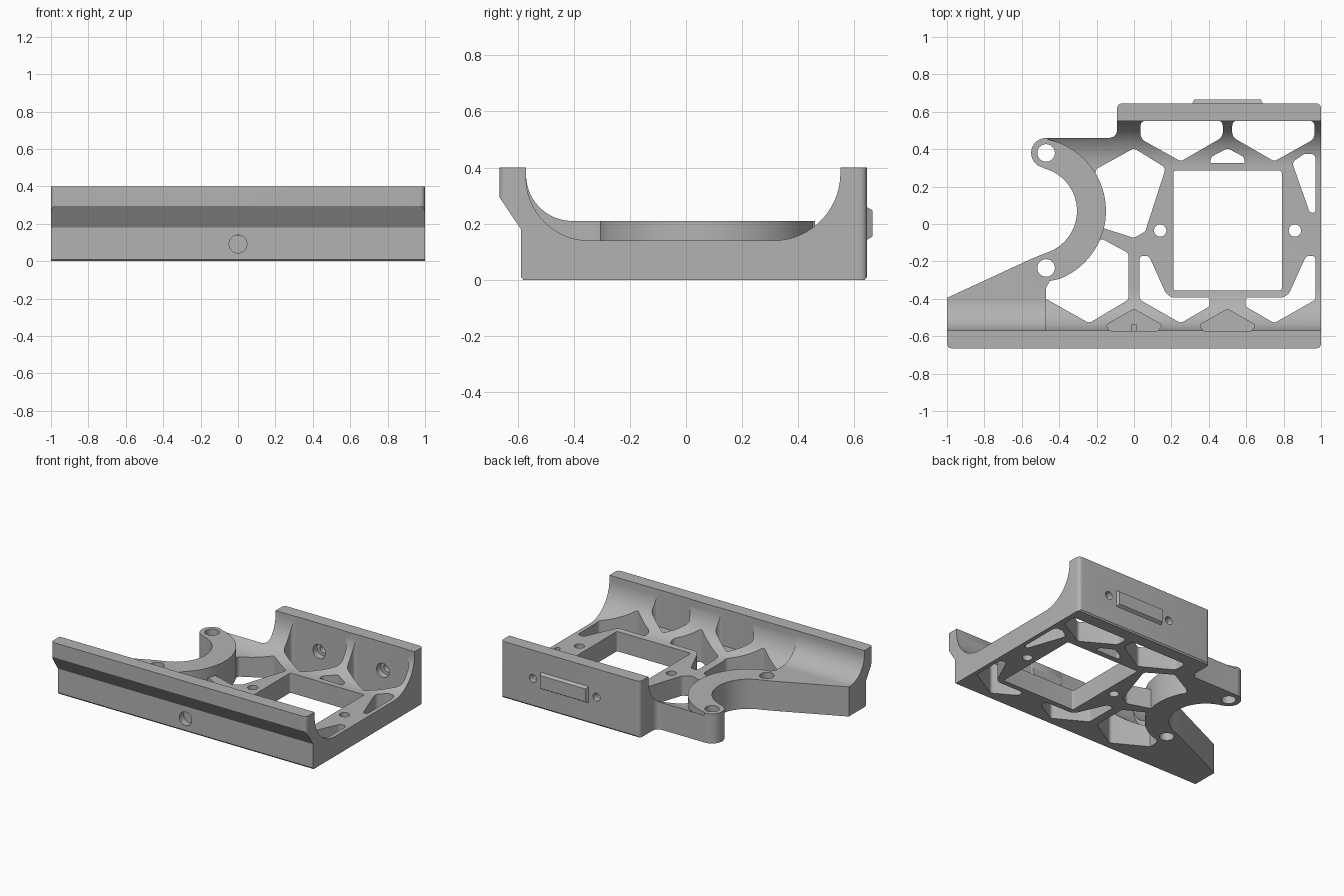
import bpy, bmesh, math
from mathutils import Vector

if "Cube" in bpy.data.objects:
    bpy.data.objects.remove(bpy.data.objects["Cube"])

grey = bpy.data.materials.new("plain grey")
grey.diffuse_color = (0.45, 0.45, 0.45, 1)
grey.use_nodes = True
grey.node_tree.nodes["Principled BSDF"].inputs["Base Color"].default_value = grey.diffuse_color


def arc(cx, cy, r, a0, a1, n=24):
    return [(cx + r * math.cos(math.radians(a0 + (a1 - a0) * i / n)),
             cy + r * math.sin(math.radians(a0 + (a1 - a0) * i / n))) for i in range(n + 1)]


def rounded(pts, r=0.03, n=6):
    """Round every corner of a polygon; a third value overrides the radius."""
    out = []
    for i, p in enumerate(pts):
        v = Vector(p[:2])
        a = Vector(pts[i - 1][:2]) - v
        b = Vector(pts[(i + 1) % len(pts)][:2]) - v
        rad = p[2] if len(p) > 2 else r
        if rad == 0:
            out.append(tuple(v))
            continue
        t = min(rad / math.tan(a.angle(b) / 2), 0.45 * a.length, 0.45 * b.length)
        s, e = v + a.normalized() * t, v + b.normalized() * t
        for k in range(n + 1):
            u = k / n
            out.append(tuple(s * (1 - u) ** 2 + v * 2 * u * (1 - u) + e * u * u))
    return out


def prism(name, pts, lo, hi, axis="z"):
    place = {"z": lambda a, b, h: (a, b, h),
             "x": lambda a, b, h: (h, a, b),
             "y": lambda a, b, h: (a, h, b)}[axis]
    bm = bmesh.new()
    bot = [bm.verts.new(place(a, b, lo)) for a, b in pts]
    top = [bm.verts.new(place(a, b, hi)) for a, b in pts]
    bm.faces.new(bot)
    bm.faces.new(top)
    for i in range(len(pts)):
        bm.faces.new((bot[i - 1], bot[i], top[i], top[i - 1]))
    bmesh.ops.recalc_face_normals(bm, faces=bm.faces)
    me = bpy.data.meshes.new(name)
    bm.to_mesh(me)
    bm.free()
    me.materials.append(grey)
    ob = bpy.data.objects.new(name, me)
    bpy.context.collection.objects.link(ob)
    return ob


def combine(ob, other, op):
    mod = ob.modifiers.new("combine", "BOOLEAN")
    mod.operation, mod.solver, mod.object = op, "EXACT", other
    bpy.context.view_layer.objects.active = ob
    bpy.ops.object.modifier_apply(modifier=mod.name)
    bpy.data.objects.remove(other)


def cut(ob, pts, lo=-0.1, hi=0.6, axis="z"):
    combine(ob, prism("cutter", pts, lo, hi, axis), "DIFFERENCE")


def mirror(pts):
    """Mirror a plan polygon about x = 0.5."""
    return [(1 - p[0],) + tuple(p[1:]) for p in pts]


# Trough section: floor, flared front wall, straight back wall, curved insides
section = [(-0.58, 0), (0.637, 0), (0.645, 0.01), (0.645, 0.4), (0.55, 0.4)]
section += arc(0.31, 0.38, 0.24, 0, -90)
section += arc(-0.345, 0.365, 0.225, 270, 180)
section += [(-0.57, 0.4), (-0.665, 0.4), (-0.665, 0.295), (-0.588, 0.18), (-0.588, 0.01)]
frame = prism("mount_frame", section, -1, 1, "x")

# Plan outline of the trough, ending under the raised hook
outline = [(-1, -0.665), (1, -0.665), (1, 0.645), (-0.09, 0.645), (-0.09, 0.46, 0.05),
           (-0.47, 0.46, 0), (-0.44, 0.41, 0), (-0.27, 0.25, 0), (-0.22, 0.07, 0),
           (-0.27, -0.12, 0), (-0.42, -0.25, 0), (-0.6, -0.5, 0), (-1, -0.5, 0)]
combine(frame, prism("outline", rounded(outline), -0.1, 0.6), "INTERSECT")

# Lightening holes in the floor
side_hole = [(0.03, -0.17), (0.08, -0.17), (0.17, -0.37, 0.05), (0.2, -0.392), (0.405, -0.392),
             (0.405, -0.44), (0.25, -0.53), (0.03, -0.405)]
back_hole = [(0.035, 0.552), (0.475, 0.552), (0.475, 0.465, 0.05), (0.25, 0.335),
             (0.035, 0.455, 0.05)]
for hole in (side_hole, mirror(side_hole), back_hole, mirror(back_hole),
             [(0, 0.405), (-0.2, 0.295, 0.01), (-0.26, 0.1), (-0.2, -0.01),
              (0, -0.075), (0.06, -0.04), (0.17, 0.3)],
             [(-0.18, -0.075), (-0.03, -0.155), (-0.03, -0.405), (-0.24, -0.53),
              (-0.48, -0.395), (-0.48, -0.28), (-0.28, -0.18)],
             [(0.91, 0.375), (0.97, 0.375), (0.97, 0.06), (0.94, 0.06), (0.845, 0.33)],
             [(0.405, 0.325), (0.595, 0.325), (0.585, 0.36), (0.5, 0.405), (0.415, 0.36)]):
    cut(frame, rounded(hole))
cut(frame, rounded([(0.21, -0.355), (0.79, -0.355), (0.79, 0.285), (0.21, 0.285)], 0.012))

# Blind pockets in the front curve
for x in (0, 0.5):
    cut(frame, rounded([(x, -0.455), (x + 0.15, -0.54), (x + 0.13, -0.572), (x - 0.13, -0.572),
                        (x - 0.15, -0.54)], 0.02), 0.138, 0.6)

# Raised hook and arm, blending up into the front wall
arm_section = [(-0.58, 0), (0.5, 0), (0.5, 0.21)]
arm_section += arc(-0.405, 0.375, 0.165, 270, 180)
arm_section += [(-0.58, 0.375)]
hook = prism("hook", arm_section, -1, -0.1, "x")
hook_plan = [(-1, -0.6), (-0.47, -0.6), (-0.47, -0.34), (-0.45, -0.305)]
hook_plan += arc(-0.54, 0.07, 0.39, -69, 78, 48)
hook_plan += arc(-0.47, 0.38, 0.08, 85, 255, 24)
hook_plan += arc(-0.54, 0.07, 0.235, 75, -68, 40)
hook_plan += [(-0.49, -0.162), (-0.55, -0.187), (-1, -0.395)]
combine(hook, prism("hook_outline", hook_plan, -0.1, 0.6), "INTERSECT")
combine(frame, hook, "UNION")

# Bolt holes through hook and floor
for x, y, r in ((-0.47, 0.38, 0.047), (-0.47, -0.235, 0.047),
                (0.14, -0.035, 0.033), (0.86, -0.035, 0.033)):
    cut(frame, arc(x, y, r, 0, 345, 23))

# Screw holes in the back wall with counterbores, and a shallow front hole
for x in (0.25, 0.75):
    cut(frame, arc(x, 0.2, 0.028, 0, 345, 23), 0.5, 0.7, "y")
    cut(frame, arc(x, 0.2, 0.05, 0, 345, 23), 0.5, 0.6, "y")
cut(frame, arc(0, 0.092, 0.048, 0, 345, 23), -0.65, -0.54, "y")

# Chamfered raised plate on the back wall
plate = prism("back_plate", [(0.31, 0.14), (0.69, 0.14), (0.69, 0.262), (0.31, 0.262)],
              0.64, 0.665, "y")
for v in plate.data.vertices:
    if v.co.y > 0.65:
        v.co.x += 0.012 if v.co.x < 0.5 else -0.012
        v.co.z += 0.015 if v.co.z < 0.2 else -0.015

# Smooth curved surfaces, keep edges sharp
bpy.ops.object.select_all(action="DESELECT")
frame.select_set(True)
bpy.context.view_layer.objects.active = frame
bpy.ops.object.shade_smooth_by_angle(angle=math.radians(30))
